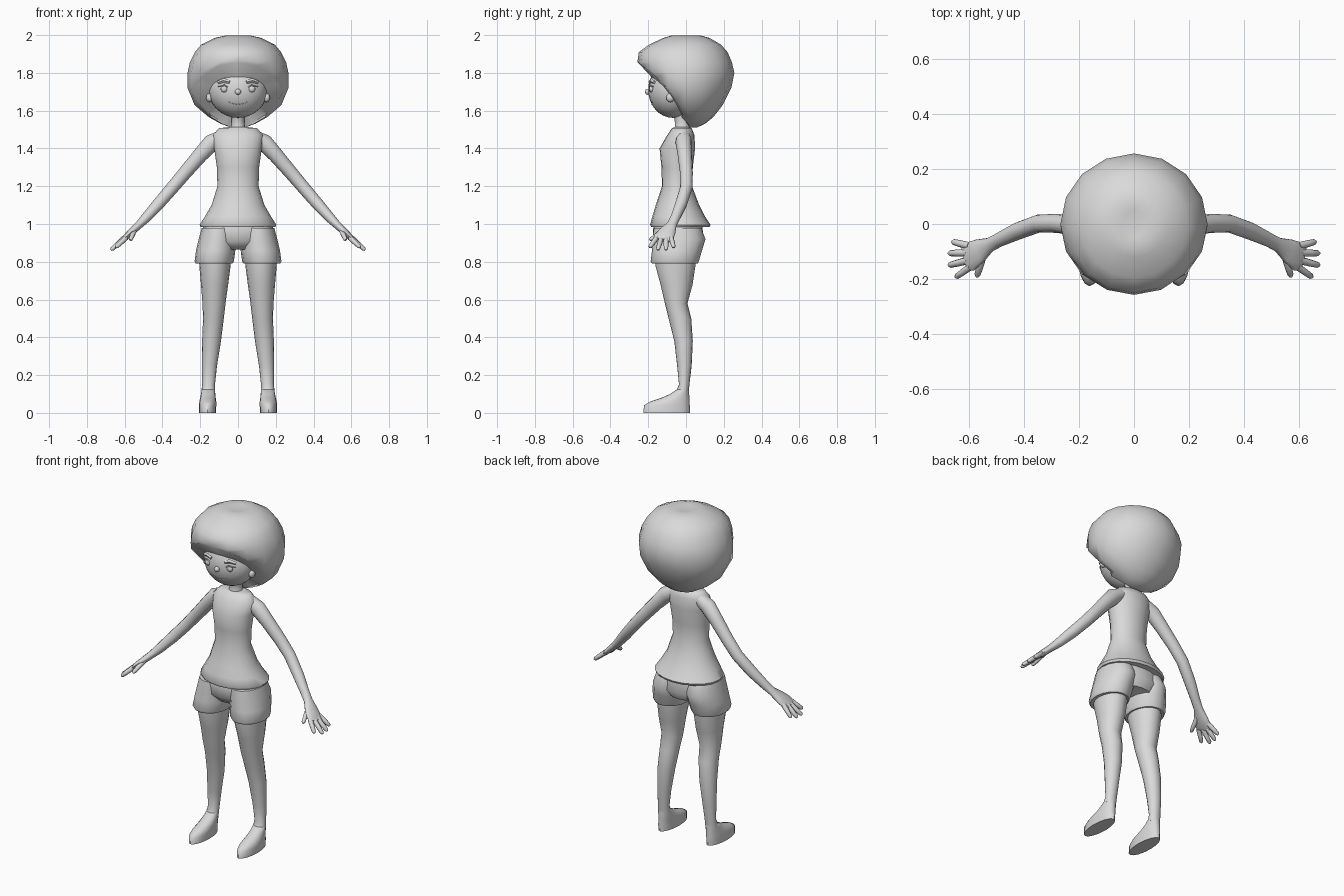
import bpy, bmesh, math
from mathutils import Vector, Matrix

grey = bpy.data.materials.new("plain_grey")
grey.diffuse_color = (0.7, 0.7, 0.7, 1)


def finish(name, bm):
    bmesh.ops.recalc_face_normals(bm, faces=bm.faces[:])
    me = bpy.data.meshes.new(name)
    bm.to_mesh(me)
    bm.free()
    me.materials.append(grey)
    ob = bpy.data.objects.new(name, me)
    bpy.context.collection.objects.link(ob)
    return ob


def skin(rings):
    """Bridge rings of points into a capped shell."""
    bm = bmesh.new()
    vs = [[bm.verts.new(p) for p in r] for r in rings]
    n = len(vs[0])
    for a, b in zip(vs, vs[1:]):
        for i in range(n):
            j = (i + 1) % n
            bm.faces.new((a[i], a[j], b[j], b[i]))
    bm.faces.new(vs[0])
    bm.faces.new(vs[-1])
    return bm


def loft(rows, n=16):
    """Horizontal oval rings: z, centre x, half width, front y, back y."""
    out = []
    for z, cx, rx, yf, yb in rows:
        cy, ry = (yf + yb) / 2, (yb - yf) / 2
        out.append([(cx + rx * math.sin(2 * math.pi * i / n),
                     cy - ry * math.cos(2 * math.pi * i / n), z) for i in range(n)])
    return skin(out)


def tube(rows, n=10, ref=(0.65, 0, 0.75)):
    """Tube along points: x, y, z, half width, half thickness."""
    pts = [Vector(r[:3]) for r in rows]
    out = []
    for k, (p, r) in enumerate(zip(pts, rows)):
        t = (pts[min(k + 1, len(pts) - 1)] - pts[max(k - 1, 0)]).normalized()
        a = t.cross(Vector(ref)).normalized()
        b = a.cross(t)
        out.append([p + a * r[3] * math.cos(2 * math.pi * i / n)
                    + b * r[4] * math.sin(2 * math.pi * i / n) for i in range(n)])
    return skin(out)


def ball(name, loc, size, u=16, v=10):
    bm = bmesh.new()
    bmesh.ops.create_uvsphere(bm, u_segments=u, v_segments=v, radius=1,
                              matrix=Matrix.Translation(loc) @ Matrix.Diagonal((*size, 1)))
    return finish(name, bm)


def pair(name, build):
    """Make a part on both sides by mirroring across x."""
    for side, s in (("left", 1), ("right", -1)):
        bm = build()
        bmesh.ops.scale(bm, vec=(s, 1, 1), verts=bm.verts[:])
        finish(side + "_" + name, bm)


# Hair: rounded volume, cut on a slant to open around the face
hair = loft([(1.992, 0, .04, -.05, .05), (1.997, 0, .07, -.08, .08), (1.985, 0, .125, -.12, .125),
             (1.95, 0, .195, -.195, .185), (1.91, 0, .228, -.25, .22), (1.857, 0, .255, -.258, .243),
             (1.8, 0, .267, -.258, .256), (1.72, 0, .267, -.25, .24), (1.63, 0, .23, -.2, .195),
             (1.566, 0, .155, -.1, .145), (1.53, 0, .09, -.03, .1), (1.512, 0, .04, 0, .06)])
normal = Vector((0, -.35, -.28)).normalized()
cut = bmesh.ops.bisect_plane(hair, geom=hair.verts[:] + hair.edges[:] + hair.faces[:],
                             plane_co=(0, -.26, 1.86), plane_no=normal, clear_outer=True)["geom_cut"]
edges = [e for e in cut if isinstance(e, bmesh.types.BMEdge)]
for v in [v for v in cut if isinstance(v, bmesh.types.BMVert)]:
    t = min(max((v.co.y + .26) / .28, 0), 1)
    v.co -= normal * .035 * math.sin(math.pi * t)
cap = bmesh.ops.edgeloop_fill(hair, edges=edges)["faces"]
bmesh.ops.poke(hair, faces=cap)
finish("hair", hair)

# Head and neck
ball("head", (0, -.07, 1.71), (.155, .13, .148), 24, 16)
finish("neck", loft([(1.6, 0, .04, -.075, .015), (1.55, 0, .034, -.06, .015),
                     (1.52, 0, .036, -.058, .02), (1.48, 0, .05, -.07, .03)], 12))

# Face details
ball("nose", (0, -.203, 1.7), (.016, .014, .016), 12, 8)
finish("mouth", tube([(x, -.07 - .13 * math.sqrt(1 - (x / .155) ** 2 - ((z - 1.71) / .148) ** 2), z, .002, .002)
                      for x, z in [(i * .0125, 1.632 + 6 * (i * .0125) ** 2) for i in range(-4, 5)]], 6, (0, 1, 0)))
for name, s in (("left", 1), ("right", -1)):
    ball(name + "_eye", (s * .073, -.183, 1.715), (.019, .012, .018), 12, 8)
    ball(name + "_ear", (s * .152, -.083, 1.668), (.018, .022, .024), 10, 6)
pair("eyebrow", lambda: tube([(.045, -.192, 1.752, .01, .008), (.075, -.184, 1.76, .012, .008),
                              (.105, -.168, 1.75, .009, .008)], 4, (0, 1, 0)))
pair("eyelash", lambda: tube([(.055, -.193, 1.725, .003, .003), (.073, -.194, 1.735, .004, .004),
                              (.092, -.18, 1.728, .004, .004), (.108, -.172, 1.728, .001, .001)], 6, (0, 1, 0)))

# Shirt with flared hem
finish("shirt", loft([(1.513, 0, .05, -.06, .015), (1.507, 0, .1, -.075, .03), (1.47, 0, .135, -.1, .045),
                      (1.4, 0, .126, -.14, .048), (1.3, 0, .112, -.13, .036), (1.2, 0, .109, -.127, .032),
                      (1.1, 0, .14, -.16, .07), (1.04, 0, .175, -.178, .1), (.996, 0, .203, -.19, .13),
                      (.983, 0, .196, -.183, .123)], 20))

# Shorts: hips and two leg openings
finish("shorts_hips", loft([(1.03, 0, .165, -.165, .085), (.97, 0, .19, -.175, .088), (.91, 0, .19, -.17, .098),
                            (.865, 0, .12, -.13, .075)], 20))
pair("shorts_leg", lambda: loft([(.98, .1, .092, -.17, .08), (.92, .108, .1, -.178, .103),
                                 (.86, .118, .104, -.18, .085), (.803, .126, .104, -.187, .068),
                                 (.79, .126, .097, -.18, .062)]))

# Legs running into the feet
pair("leg", lambda: loft([(.88, .122, .085, -.16, .06), (.78, .122, .083, -.162, .05), (.68, .124, .072, -.135, .035),
                          (.58, .127, .061, -.112, .008), (.5, .13, .055, -.092, .028), (.38, .14, .05, -.062, .036),
                          (.25, .151, .04, -.047, .03), (.15, .156, .034, -.037, .018), (.11, .158, .036, -.055, .015)]))
pair("foot", lambda: loft([(.13, .157, .034, -.04, .015), (.1, .158, .038, -.085, .017), (.08, .159, .041, -.13, .018),
                           (.06, .16, .045, -.19, .019), (.04, .161, .046, -.222, .02), (0, .161, .045, -.226, .02)]))

# Arms with flat palms
pair("arm", lambda: tube([(.08, -.015, 1.465, .04, .035), (.14, -.012, 1.43, .043, .046), (.2, -.006, 1.365, .038, .04),
                          (.28, .002, 1.272, .034, .036), (.345, .002, 1.195, .033, .034), (.42, -.025, 1.108, .032, .032),
                          (.49, -.058, 1.03, .026, .026), (.525, -.076, .995, .027, .021), (.56, -.098, .962, .045, .019),
                          (.595, -.118, .93, .054, .016), (.612, -.126, .915, .046, .01)], 12))

# Fingers and thumb: base and tip points
digits = {"little_finger": ((.597, -.08, .93), (.66, -.064, .875)),
          "ring_finger": ((.603, -.105, .925), (.673, -.106, .862)),
          "middle_finger": ((.602, -.132, .922), (.673, -.15, .862)),
          "index_finger": ((.593, -.155, .927), (.647, -.193, .876)),
          "thumb": ((.548, -.115, .965), (.57, -.192, .915))}
for name, (a, b) in digits.items():
    def finger(a=Vector(a), b=Vector(b)):
        steps = ((0, .014), (.5, .013), (.9, .011), (1, .005))
        return tube([(*a.lerp(b, t), r, r) for t, r in steps], 8)
    pair(name, finger)

# Smooth shading with crisp hems
for ob in bpy.context.scene.objects:
    ob.select_set(True)
    bpy.context.view_layer.objects.active = ob
bpy.ops.object.shade_smooth_by_angle(angle=math.radians(55))
